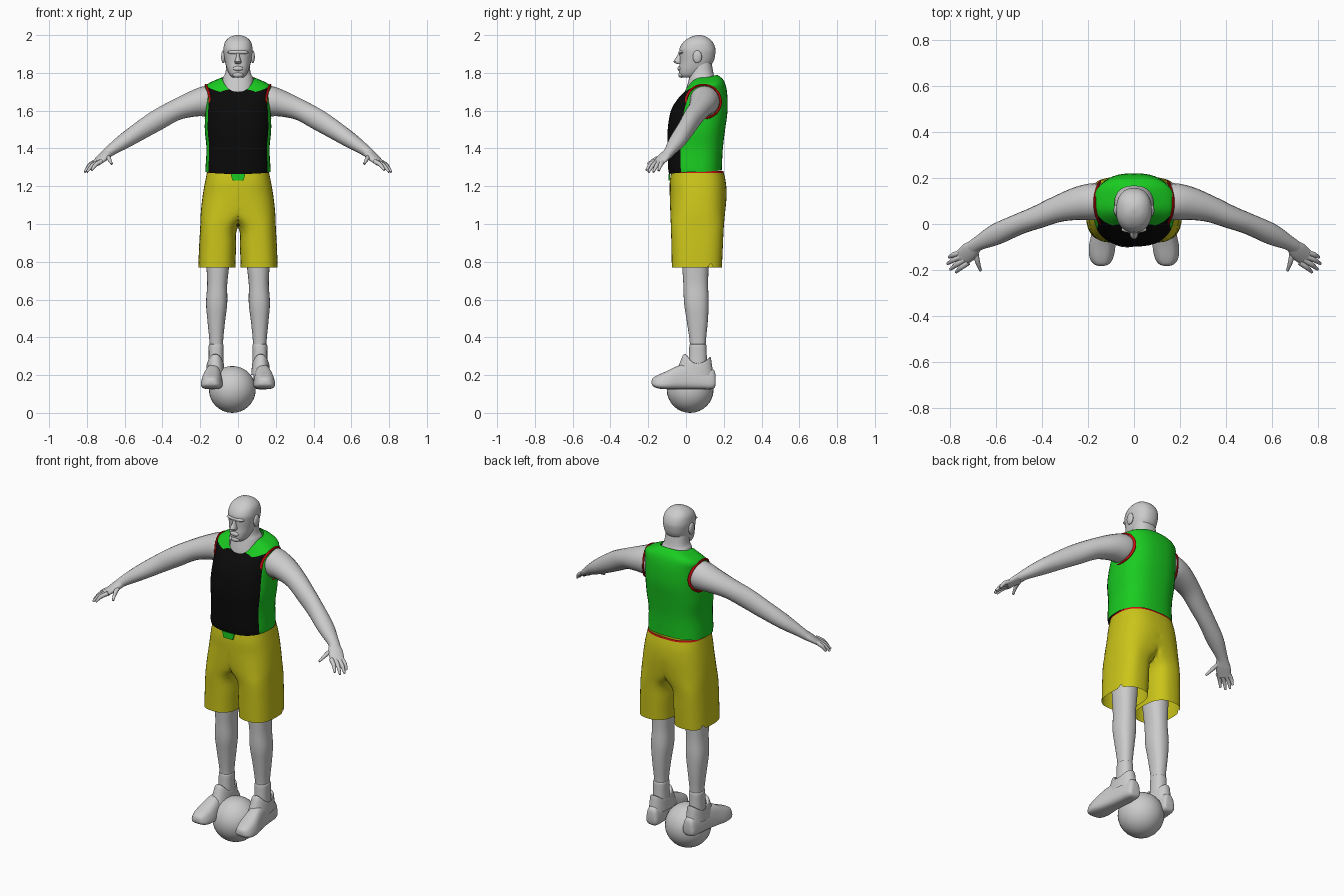
import bpy, bmesh, math
from mathutils import Vector, Matrix

if "Cube" in bpy.data.objects:
    bpy.data.objects.remove(bpy.data.objects["Cube"])

N = 40  # sides of every body cross-section


def material(name, r, g, b):
    m = bpy.data.materials.new(name)
    m.use_nodes = True
    m.diffuse_color = (r, g, b, 1)
    m.node_tree.nodes["Principled BSDF"].inputs["Base Color"].default_value = (r, g, b, 1)
    return m


GREY = material("light grey", 0.6, 0.6, 0.6)
GREEN = material("green", 0.01, 0.6, 0.015)
BLACK = material("black", 0.003, 0.003, 0.003)
YELLOW = material("yellow", 0.6, 0.56, 0.01)
RED = material("red", 0.6, 0.005, 0.005)


def finish(name, bm, mats, mirror=False, angle=40):
    bmesh.ops.recalc_face_normals(bm, faces=bm.faces)
    mesh = bpy.data.meshes.new(name)
    bm.to_mesh(mesh)
    bm.free()
    for m in mats:
        mesh.materials.append(m)
    obj = bpy.data.objects.new(name, mesh)
    bpy.context.collection.objects.link(obj)
    bpy.ops.object.select_all(action='DESELECT')
    obj.select_set(True)
    bpy.context.view_layer.objects.active = obj
    bpy.ops.object.shade_smooth_by_angle(angle=math.radians(angle))
    if mirror:
        obj.modifiers.new("Mirror", 'MIRROR')
    return obj


def spline(rows, k=4):
    """Smoothly interpolate rows of numbers, k steps per span."""
    out = []
    for i in range(len(rows) - 1):
        a, b, c, d = (rows[max(i - 1, 0)], rows[i], rows[i + 1], rows[min(i + 2, len(rows) - 1)])
        for j in range(k):
            t = j / k
            out.append([q + t * (r - p) / 2 + t * t * (2 * p - 5 * q + 4 * r - s) / 2
                        + t ** 3 * (3 * q - p - 3 * r + s) / 2
                        for p, q, r, s in zip(a, b, c, d)])
    return out + [list(rows[-1])]


def unit(i, n, p):
    """Point on a rounded-square unit outline."""
    t = math.tau * i / n
    c, s = math.cos(t), math.sin(t)
    return (math.copysign(abs(c) ** (2 / p), c), math.copysign(abs(s) ** (2 / p), s))


def level(row, p=2.3, n=N):
    """Near-horizontal ring; long rows give the front, side and back heights."""
    if len(row) == 5:
        row = [row[0]] * 2 + list(row)
    zf, zs, zb, cx, rx, yf, yb = row
    pts = []
    for i in range(n):
        c, s = unit(i, n, p)
        z = zs + ((zb if s > 0 else zf) - zs) * s * s
        pts.append(Vector((cx + rx * c, (yf + yb) / 2 + s * (yb - yf) / 2, z)))
    return pts


def skin(name, rings, mats, mirror=False, caps=True, pick=None):
    """Join rings into a surface; pick(row fraction, angle, points) chooses the colour."""
    bm = bmesh.new()
    n = len(rings[0])
    vs = [[bm.verts.new(p) for p in r] for r in rings]
    for j in range(len(rings) - 1):
        for i in range(n):
            k = (i + 1) % n
            quad = [vs[j][i], vs[j][k], vs[j + 1][k], vs[j + 1][i]]
            index = pick(j / (len(rings) - 1), 360 * (i + .5) / n, [v.co for v in quad]) if pick else 0
            if index is not None:
                bm.faces.new(quad).material_index = index
    if caps:
        bm.faces.new(vs[0])
        bm.faces.new(vs[-1])
    return finish(name, bm, mats, mirror)


def stack(name, rows, mats=(GREY,), p=2.3, k=4, **kw):
    return skin(name, [level(r, p) for r in spline(rows, k)], mats, **kw)


def limb(name, rows, n=20, k=4):
    """Mirrored tube along a path of x, y, z, half width, half height."""
    rows = spline(rows, k)
    pts = [Vector(r[:3]) for r in rows]
    rings = []
    for i, r in enumerate(rows):
        d = (pts[min(i + 1, len(pts) - 1)] - pts[max(i - 1, 0)]).normalized()
        side = d.cross(Vector((0, 0, 1))).normalized()
        up = side.cross(d)
        rings.append([pts[i] + side * c * r[3] + up * s * r[4]
                      for c, s in (unit(j, n, 2) for j in range(n))])
    return skin(name, rings, (GREY,), mirror=True)


def blob(name, at, size, mat=GREY, mirror=False, seg=24):
    bm = bmesh.new()
    bmesh.ops.create_uvsphere(bm, u_segments=seg, v_segments=seg // 2, radius=1,
                              matrix=Matrix.Translation(at) @ Matrix.Diagonal((*size, 1)))
    return finish(name, bm, (mat,), mirror)


# Head and face
stack("head", [(1.775, 0, .028, -.02, .05), (1.79, 0, .044, -.034, .08), (1.82, 0, .058, -.037, .115),
               (1.86, 0, .069, -.033, .145), (1.9, 0, .076, -.034, .155), (1.93, 0, .077, -.034, .155),
               (1.965, 0, .068, -.012, .14), (1.99, 0, .042, .025, .11), (2, 0, .01, .06, .08)])
stack("nose", [(1.908, 0, .007, -.038, 0), (1.885, 0, .01, -.05, 0), (1.86, 0, .018, -.066, 0),
               (1.848, 0, .014, -.05, 0)], k=2)
blob("brow", (0, -.024, 1.909), (.056, .016, .012))
blob("lips", (0, -.034, 1.823), (.027, .011, .013))
blob("chin", (0, -.024, 1.79), (.028, .017, .016))
blob("ears", (.078, .06, 1.885), (.011, .024, .034), mirror=True)
stack("neck", [(1.65, 0, .11, -.005, .19), (1.7, 0, .092, -.002, .175), (1.77, 0, .081, .016, .155),
               (1.8, 0, .067, .022, .145), (1.86, 0, .06, .03, .135)])


# Sleeveless top: black front, green sides, back and shoulders
def top_colour(f, a, pts):
    if f < 6 / 7:
        return 1 if 207 < a < 333 else 0
    return 1 if 240 < a < 300 else 0


stack("jersey", [(1.265, 1.275, 1.285, 0, .172, -.09, .19), (1.3, 1.3, 1.3, 0, .172, -.095, .19),
                 (1.4, 1.4, 1.4, 0, .167, -.097, .195), (1.5, 1.5, 1.5, 0, .176, -.097, .207),
                 (1.6, 1.6, 1.6, 0, .173, -.08, .22), (1.66, 1.69, 1.7, 0, .17, -.045, .217),
                 (1.692, 1.735, 1.76, 0, .17, -.016, .2), (1.7, 1.775, 1.79, 0, .085, -.008, .165)],
      (GREEN, BLACK), p=2.5, caps=False, pick=top_colour)

# Red piping round the armholes
hole = []
for i in range(N):
    t = math.tau * i / N
    ring = []
    for j in range(8):
        w = math.tau * j / 8
        r = 1 + .07 * math.cos(w)
        y = math.cos(t) * r
        ring.append(Vector((.171 - .022 * y * y + .006 * math.sin(w), .092 + .092 * y,
                            1.648 + .088 * math.sin(t) * r)))
    hole.append(ring)
skin("armhole_trim", hole + hole[:1], (RED,), mirror=True, caps=False)


# Shorts: one half, mirrored, with a red waistband
def shorts_colour(f, a, pts):
    if all(p.x < .0001 for p in pts):
        return None
    return 1 if f < .04 else 0


rows = spline([(1.28, 0, .163, -.078, .198), (1.22, 0, .175, -.086, .211), (1.15, 0, .187, -.086, .215),
               (1.06, .05, .147, -.083, .207), (.985, .1, .1, -.08, .2), (.88, .108, .098, -.077, .195),
               (.77, .112, .098, -.075, .19)])
rings = [level(r, 2.6) for r in rows]
for ring in rings:
    for p in ring:
        p.x = max(p.x, 0)
rings[-1][3].z += .025  # side notch in the hem
skin("shorts", rings, (YELLOW, RED), mirror=True, caps=False, pick=shorts_colour)

# Green tab below the front hem
bm = bmesh.new()
bmesh.ops.create_cube(bm, size=1, matrix=Matrix.Translation((0, -.088, 1.248))
                      @ Matrix.Diagonal((.078, .009, .036, 1)))
for v in bm.verts:
    if v.co.z < 1.248:
        v.co.x *= .75
finish("hem_tab", bm, (GREEN,))

# Arms and hands
limb("arms", [(.1, .1, 1.655, .07, .07), (.17, .098, 1.65, .08, .08), (.24, .09, 1.635, .073, .068),
              (.33, .066, 1.603, .058, .056), (.42, .03, 1.554, .05, .056), (.5, 0, 1.505, .046, .051),
              (.6, -.045, 1.44, .046, .041), (.68, -.086, 1.385, .031, .028), (.71, -.11, 1.357, .034, .022)])
limb("palms", [(.685, -.09, 1.38, .026, .024), (.715, -.118, 1.353, .04, .021),
               (.755, -.152, 1.318, .036, .013)])
fingers = {"index": ((.722, -.168, 1.332), (.775, -.21, 1.285)),
           "middle": ((.737, -.155, 1.33), (.8, -.198, 1.275)),
           "ring": ((.75, -.14, 1.328), (.812, -.173, 1.275)),
           "little": ((.76, -.125, 1.328), (.806, -.145, 1.282)),
           "thumb": ((.69, -.115, 1.36), (.668, -.203, 1.318))}
for name, (a, b) in fingers.items():
    a, b = Vector(a), Vector(b)
    mid = (a + b) / 2 + Vector((.004, 0, .006))
    limb(name + "_fingers", [(*a, .012, .012), (*mid, .011, .011), (*b, .006, .006)], n=10)

# Legs, socks and shoe collars
stack("legs", [(.9, .105, .064, -.025, .125), (.78, .107, .06, -.02, .12), (.68, .11, .053, -.014, .117),
               (.58, .113, .056, -.01, .12), (.48, .115, .046, .005, .115), (.36, .115, .035, .021, .104),
               (.24, .115, .035, .021, .104)], mirror=True)
stack("socks", [(.2, .116, .042, .01, .115), (.3, .116, .039, .015, .11), (.355, .116, .039, .018, .108),
                (.364, .116, .035, .022, .104)], mirror=True)
stack("shoe_collars", [(.2, .2, .2, .12, .05, -.06, .145), (.26, .24, .25, .12, .047, -.035, .138),
                       (.31, .262, .295, .12, .044, -.012, .13), (.3, .255, .285, .12, .038, .01, .115)],
      mirror=True, caps=False)

# Shoes: sections from heel to toe of y, centre, half width, bottom, top
shoe = []
for y, cx, w, z0, z1 in spline([(.157, .118, .02, .16, .19), (.145, .119, .04, .128, .23),
                                (.08, .122, .048, .125, .25), (.02, .128, .05, .125, .26),
                                (-.04, .134, .056, .125, .25), (-.1, .139, .064, .125, .222),
                                (-.15, .142, .056, .13, .2), (-.175, .142, .036, .142, .185),
                                (-.182, .142, .015, .155, .17)]):
    ring = []
    for i in range(28):
        c, s = unit(i, 28, 3)
        ring.append(Vector((cx + w * c * (.85 - .18 * s), y, (z0 + z1) / 2 + s * (z1 - z0) / 2)))
    shoe.append(ring)
skin("shoes", shoe, (GREY,), mirror=True)

# Ball between the feet
blob("ball", (-.03, .022, .124), (.124, .124, .124), seg=32)
